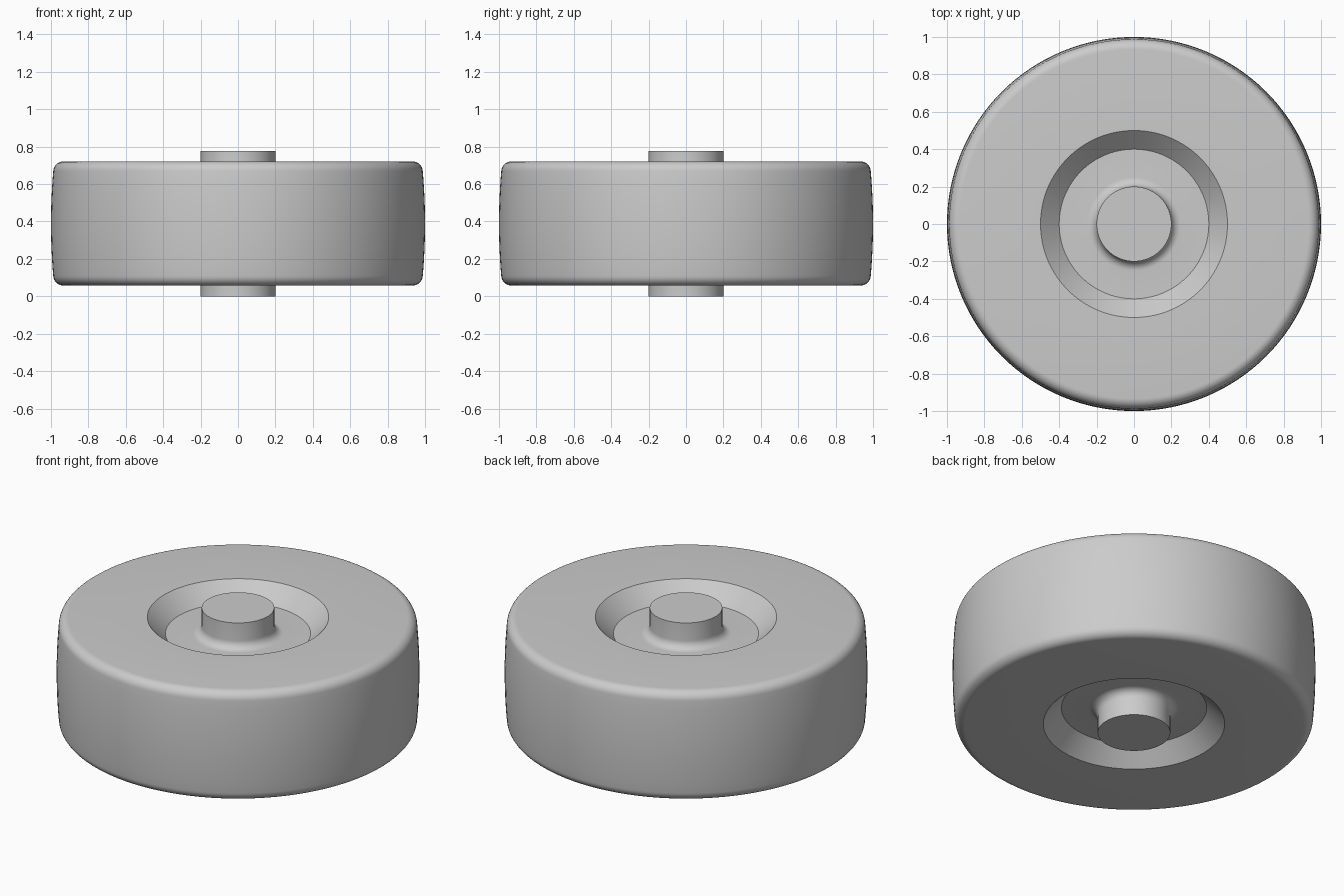
import bpy
import bmesh
from math import sin, cos, pi, radians

cube = bpy.data.objects.get("Cube")
if cube:
    bpy.data.objects.remove(cube, do_unlink=True)

MID = 0.389        # height of the symmetry plane
HALF = 0.332       # half width of the wheel
AXLE = 0.2         # axle radius
FILLET = 0.05      # axle root fillet
ROUND = 0.055      # shoulder rounding
SIDES = 128

grey = bpy.data.materials.new("light grey")
grey.use_nodes = True
colour = (0.6, 0.6, 0.6, 1)
grey.diffuse_color = colour
grey.node_tree.nodes["Principled BSDF"].inputs["Base Color"].default_value = colour


def arc(r, z, radius, start, end, steps=8):
    """Points of a circular arc in the radius/height plane."""
    angles = [radians(start + (end - start) * i / steps) for i in range(steps + 1)]
    return [(r + radius * cos(a), z + radius * sin(a)) for a in angles]


def lathe(name, profile):
    """Revolve a profile, given from axis to axis, about z."""
    bm = bmesh.new()
    verts = [bm.verts.new((r, 0, z)) for r, z in profile]
    edges = [bm.edges.new(pair) for pair in zip(verts, verts[1:])]
    bmesh.ops.spin(bm, geom=verts + edges, cent=(0, 0, 0), axis=(0, 0, 1),
                   angle=2 * pi, steps=SIDES, use_merge=True)
    bmesh.ops.remove_doubles(bm, verts=bm.verts, dist=1e-5)
    bmesh.ops.recalc_face_normals(bm, faces=bm.faces)
    mesh = bpy.data.meshes.new(name)
    bm.to_mesh(mesh)
    bm.free()
    mesh.materials.append(grey)
    obj = bpy.data.objects.new(name, mesh)
    bpy.context.collection.objects.link(obj)
    bpy.context.view_layer.objects.active = obj
    obj.select_set(True)
    bpy.ops.object.shade_smooth_by_angle(angle=radians(30))
    return obj


# Upper half: axle end, filleted root, dished recess, rounded shoulder
floor = HALF - 0.1
upper = [(0, MID), (AXLE, MID)]
upper += arc(AXLE + FILLET, floor + FILLET, FILLET, 180, 270)
upper += [(0.4, floor), (0.5, HALF)]
upper += arc(0.988 - ROUND, HALF - ROUND, ROUND, 90, 3)

# Slightly crowned tread down to the middle
edge_r, edge_z = upper[-1]
for i in range(1, 7):
    t = 1 - i / 6
    upper.append((1 - (1 - edge_r) * t * t, edge_z * t))

# Mirror the half profile to make both faces alike
lower = [(r, -z) for r, z in reversed(upper[:-1])]
lathe("wheel_with_axle", [(r, z + MID) for r, z in upper + lower])
